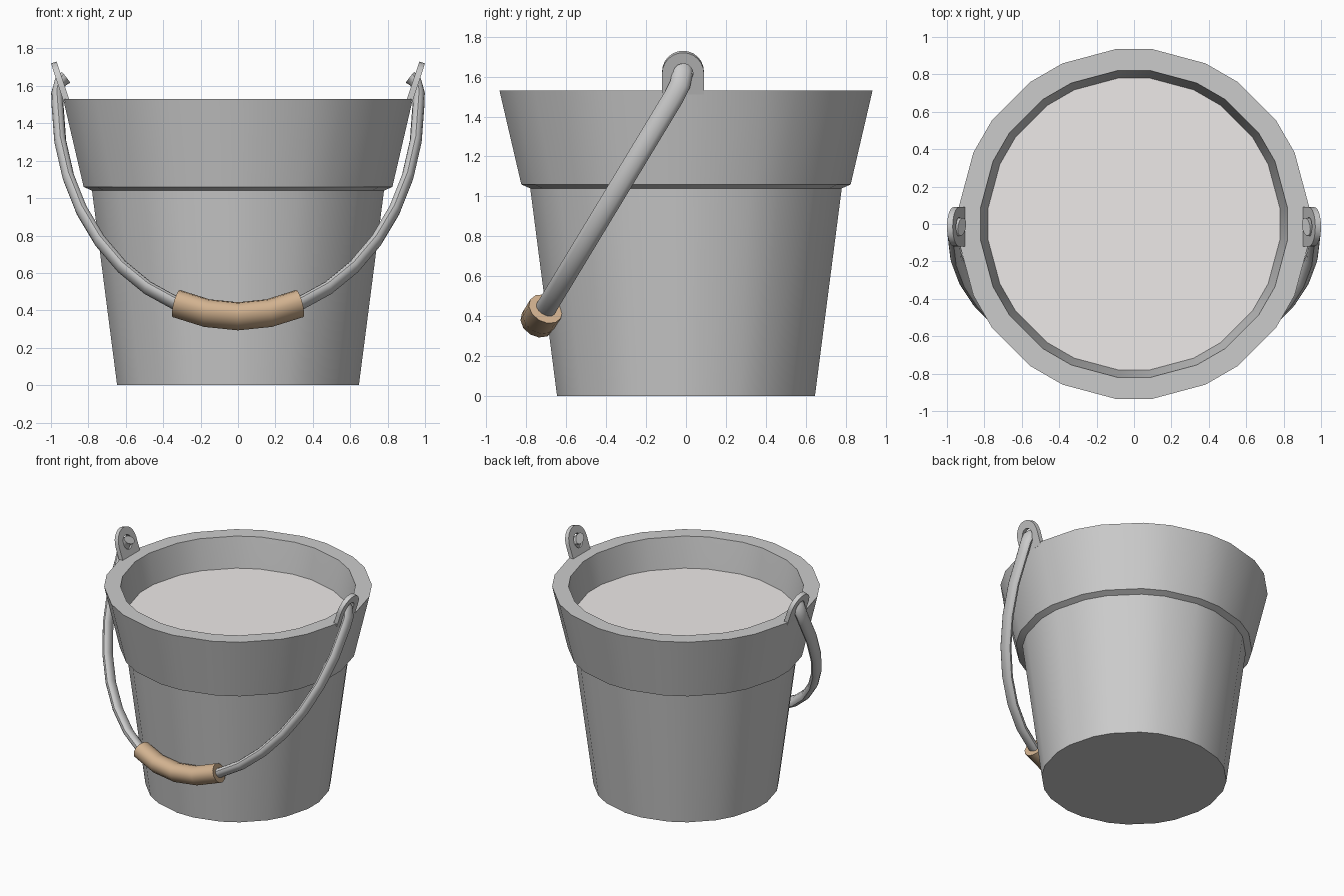
import bpy, bmesh, math
from mathutils import Vector

if "Cube" in bpy.data.objects:
    bpy.data.objects.remove(bpy.data.objects["Cube"])

def finish(bm, name, colour=None, angle=30):
    bmesh.ops.recalc_face_normals(bm, faces=bm.faces)
    me = bpy.data.meshes.new(name)
    bm.to_mesh(me)
    bm.free()
    ob = bpy.data.objects.new(name, me)
    bpy.context.collection.objects.link(ob)
    if colour:
        mat = bpy.data.materials.new(name)
        mat.diffuse_color = (*colour, 1)
        mat.use_nodes = True
        mat.node_tree.nodes["Principled BSDF"].inputs["Base Color"].default_value = mat.diffuse_color
        me.materials.append(mat)
    bpy.ops.object.select_all(action='DESELECT')
    bpy.context.view_layer.objects.active = ob
    ob.select_set(True)
    bpy.ops.object.shade_smooth_by_angle(angle=math.radians(angle))
    return ob

def skin(bm, rings, caps=True):
    """Join rings of points into a closed-section surface."""
    vs = [[bm.verts.new(p) for p in r] for r in rings]
    n = len(vs[0])
    for a, b in zip(vs, vs[1:]):
        for i in range(n):
            j = (i + 1) % n
            bm.faces.new((a[i], a[j], b[j], b[i]))
    if caps:
        bm.faces.new(vs[0])
        bm.faces.new(vs[-1])

# 24 sides with alternating short and long edges
ANGLES = [math.radians(k * 30 + s) for k in range(12) for s in (-6, 6)]
def ring(r, z):
    return [(r * math.cos(a), r * math.sin(a), z) for a in ANGLES]

# Bucket: outer wall, stepped collar, flat rim, inner wall and floor
bm = bmesh.new()
profile = [(.65, 0), (.785, 1.04), (.83, 1.06), (.94, 1.53),
           (.825, 1.53), (.785, 1.30), (.61, .06)]
skin(bm, [ring(r, z) for r, z in profile])
finish(bm, "bucket")

# Liquid surface
bm = bmesh.new()
bm.faces.new([bm.verts.new(p) for p in ring(.786, 1.30)])
finish(bm, "liquid", (.85, .82, .81))

# Ears: outward-leaning plates with round top and a hole
def ear(name, side):
    bm = bmesh.new()
    lean = .33
    nrm = Vector((1, 0, -lean)).normalized() * .016
    steps = [math.radians(15 * i) for i in range(24)]
    def loop(hole, sgn):
        pts = []
        for a in steps:
            c, s = math.cos(a), math.sin(a)
            r = .05 if hole else (.105 if s > -1e-6 else .105 / max(abs(c), abs(s)))
            p = Vector((.95 + lean * r * s, -.015 + r * c, 1.62 + r * s)) + nrm * sgn
            pts.append((p.x * side, p.y, p.z))
        return pts
    loops = [loop(False, -1), loop(False, 1), loop(True, 1), loop(True, -1)]
    skin(bm, loops + loops[:1], caps=False)
    bmesh.ops.remove_doubles(bm, verts=bm.verts, dist=1e-5)
    finish(bm, name)

ear("ear_right", 1)
ear("ear_left", -1)

# Handle: half-ellipse hanging in a tilted plane, flattened section
NORMAL = Vector((0, 1, -.605)).normalized()
def arc(deg):
    t = math.radians(deg)
    z = 1.5 - 1.132 * math.cos(t)
    return Vector((.965 * math.sin(t), -.03 - .605 * (1.55 - z), z))

def tube(name, path, a, b, colour=None):
    bm = bmesh.new()
    rings = []
    for i, p in enumerate(path):
        t = (path[min(i + 1, len(path) - 1)] - path[max(i - 1, 0)]).normalized()
        side = t.cross(NORMAL).normalized()
        up = side.cross(t).normalized()
        rings.append([p + side * a * math.cos(k * math.pi / 6)
                      + up * b * math.sin(k * math.pi / 6) for k in range(12)])
    skin(bm, rings)
    finish(bm, name, colour, 40)

hook = [Vector((.92, -.015, 1.645)), Vector((.95, -.017, 1.62)), Vector((.967, -.03, 1.56))]
left = [Vector((-p.x, p.y, p.z)) for p in hook]
tube("handle", left + [arc(d) for d in range(-90, 91, 10)] + hook[::-1], .032, .052)

# Wooden grip around the middle of the handle
tube("grip", [arc(d) for d in range(-20, 21, 10)], .07, .09, (.65, .45, .28))
